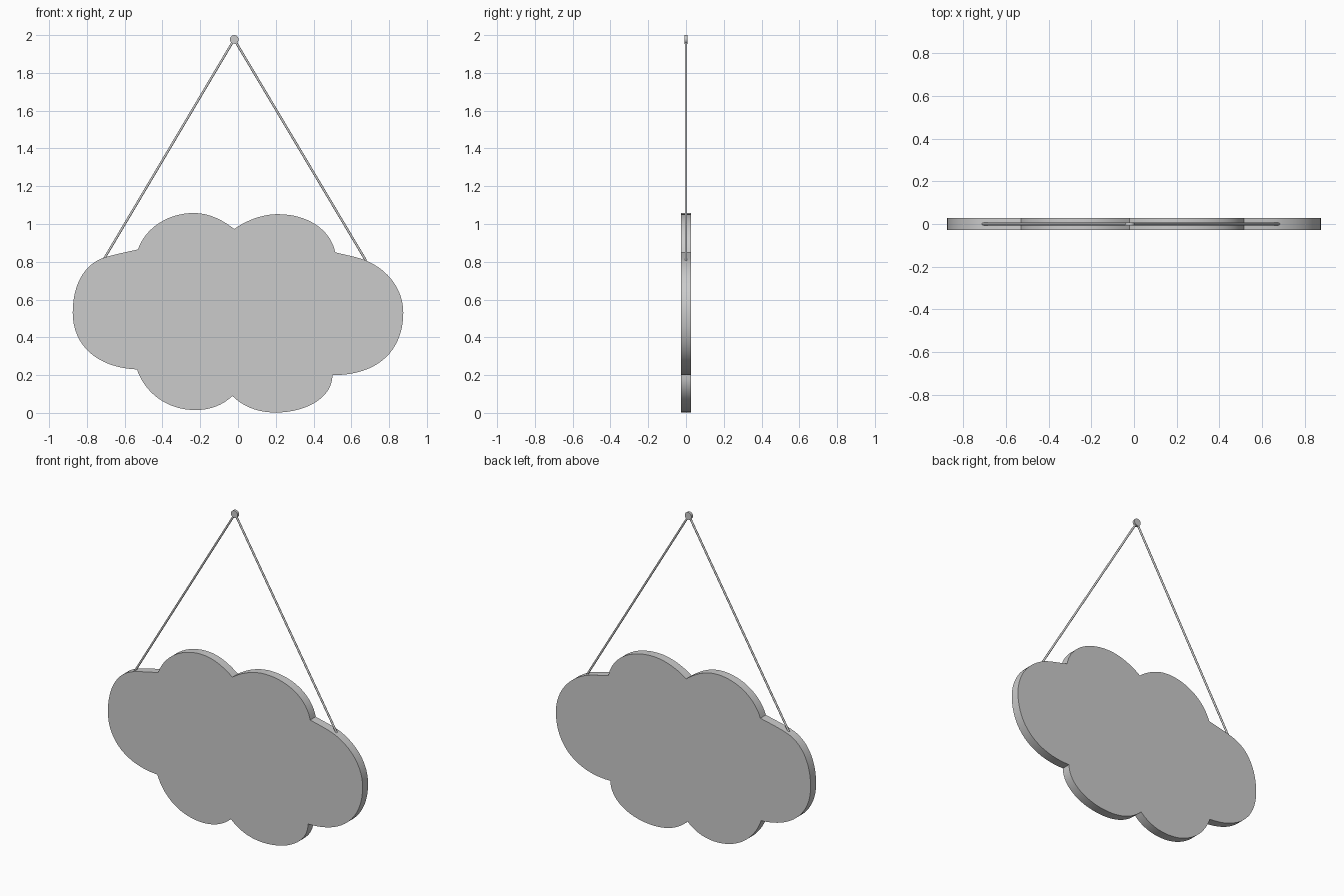
import bpy, bmesh, math
from mathutils import Vector
from mathutils.geometry import interpolate_bezier

if "Cube" in bpy.data.objects:
    bpy.data.objects.remove(bpy.data.objects["Cube"])

HALF = 0.027  # half the board thickness

# Cloud outline: (incoming handle, point, outgoing handle), clockwise from the top notch
NODES = [
    ((-0.09, 1.028), (-0.02, 0.973), (0.045, 1.02)),
    ((0.13, 1.052), (0.21, 1.052), (0.37, 1.052)),
    ((0.49, 0.97), (0.515, 0.85), (0.57, 0.836)),
    ((0.62, 0.828), (0.675, 0.808), (0.80, 0.755)),
    ((0.875, 0.65), (0.875, 0.53), (0.875, 0.33)),
    ((0.74, 0.198), (0.50, 0.20), (0.50, 0.08)),
    ((0.36, 0.002), (0.20, 0.002), (0.11, 0.002)),
    ((0.03, 0.03), (-0.03, 0.09), (-0.08, 0.04)),
    ((-0.15, 0.015), (-0.225, 0.015), (-0.37, 0.015)),
    ((-0.49, 0.10), (-0.535, 0.23), (-0.75, 0.24)),
    ((-0.875, 0.36), (-0.875, 0.53), (-0.875, 0.67)),
    ((-0.82, 0.79), (-0.70, 0.825), (-0.65, 0.84)),
    ((-0.59, 0.852), (-0.53, 0.865), (-0.49, 0.98)),
    ((-0.37, 1.058), (-0.235, 1.058), (-0.16, 1.058)),
]


def new_object(name, bm):
    bmesh.ops.recalc_face_normals(bm, faces=bm.faces)
    mesh = bpy.data.meshes.new(name)
    bm.to_mesh(mesh)
    bm.free()
    obj = bpy.data.objects.new(name, mesh)
    bpy.context.collection.objects.link(obj)
    bpy.ops.object.select_all(action='DESELECT')
    obj.select_set(True)
    bpy.context.view_layer.objects.active = obj
    bpy.ops.object.shade_smooth_by_angle(angle=math.radians(30))
    return obj


def plate(name, outline, half):
    """Extrude an x/z outline along y, centred on y = 0."""
    bm = bmesh.new()
    face = bm.faces.new([bm.verts.new((x, -half, z)) for x, z in outline])
    ext = bmesh.ops.extrude_face_region(bm, geom=[face])
    verts = [g for g in ext['geom'] if isinstance(g, bmesh.types.BMVert)]
    bmesh.ops.translate(bm, verts=verts, vec=(0, 2 * half, 0))
    return new_object(name, bm)


def rod(name, a, b, radius):
    a, b = Vector(a), Vector(b)
    axis = b - a
    bm = bmesh.new()
    bmesh.ops.create_cone(bm, cap_ends=True, segments=16, radius1=radius,
                          radius2=radius, depth=axis.length)
    bm.transform(axis.to_track_quat('Z', 'Y').to_matrix().to_4x4())
    bmesh.ops.translate(bm, verts=bm.verts, vec=(a + b) / 2)
    return new_object(name, bm)


# Cloud board
outline = []
for i, (_, p, h_out) in enumerate(NODES):
    h_in, q, _ = NODES[(i + 1) % len(NODES)]
    pts = interpolate_bezier(*(Vector((*v, 0)) for v in (p, h_out, h_in, q)), 17)
    outline += [(v.x, v.y) for v in pts[:-1]]
plate("cloud_board", outline, HALF)

# Hanging strings
PEG = (-0.02, 0, 1.977)
rod("string_left", (-0.711, 0, 0.812), PEG, 0.006)
rod("string_right", (0.678, 0, 0.805), PEG, 0.006)

# Peg disc the strings hang from
rod("hanging_peg", (PEG[0], -0.008, PEG[2]), (PEG[0], 0.008, PEG[2]), 0.023)
